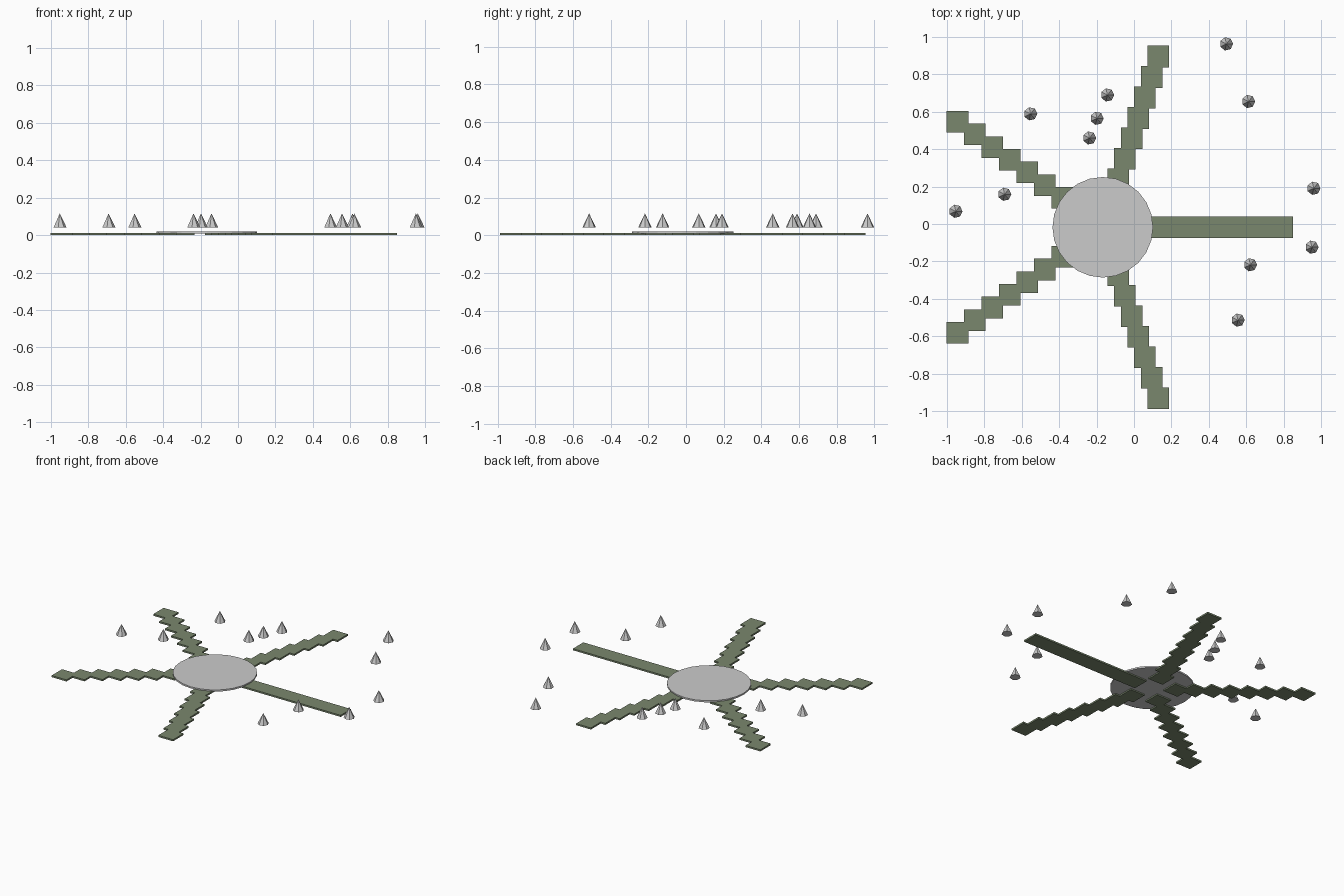
import bpy, bmesh, math
from mathutils import Matrix, Vector

if "Cube" in bpy.data.objects:
    bpy.data.objects.remove(bpy.data.objects["Cube"])

U = 0.0384                      # base module of the layout
CX, CY = -0.167, -0.0175        # centre of the plaza

green = bpy.data.materials.new("path_green")
green.diffuse_color = (0.195, 0.245, 0.155, 1)
green.use_nodes = True
green.node_tree.nodes["Principled BSDF"].inputs["Base Color"].default_value = green.diffuse_color


def make_object(name, bm, mat=None):
    mesh = bpy.data.meshes.new(name)
    bm.to_mesh(mesh)
    bm.free()
    if mat:
        mesh.materials.append(mat)
    obj = bpy.data.objects.new(name, mesh)
    bpy.context.collection.objects.link(obj)
    return obj


def add_cone(bm, x, y, z0, z1, r0, r1, sides):
    bmesh.ops.create_cone(bm, cap_ends=True, segments=sides, radius1=r0, radius2=r1,
                          depth=z1 - z0,
                          matrix=Matrix.Translation((x, y, (z0 + z1) / 2))
                          @ Matrix.Rotation(-math.pi / 2, 4, 'Z'))


# Five radiating paths, each a row of axis-aligned square slabs
PATH_H = 0.0115
for arm in range(5):
    a = math.radians(72 * arm)
    bm = bmesh.new()
    for i in range(8):
        d = (4 + 3 * i) * U
        pos = Vector((CX + d * math.cos(a), CY + d * math.sin(a), PATH_H / 2))
        bmesh.ops.create_cube(bm, size=1, matrix=Matrix.Translation(pos)
                              @ Matrix.Diagonal((3 * U, 3 * U, PATH_H, 1)))
    make_object(f"path_{arm + 1}", bm, green)

# Round plaza resting over the inner path ends
bm = bmesh.new()
add_cone(bm, CX, CY, 0.009, 0.0205, 7 * U, 7 * U, 24)
make_object("plaza_disc", bm)

# Scattered low-poly cone trees
trees = [(0.494, 0.963), (-0.142, 0.69), (0.612, 0.655), (-0.553, 0.589),
         (-0.198, 0.565), (-0.238, 0.46), (0.961, 0.191), (-0.692, 0.159),
         (-0.953, 0.068), (0.951, -0.124), (0.622, -0.218), (0.556, -0.514)]
for n, (x, y) in enumerate(trees):
    bm = bmesh.new()
    add_cone(bm, x, y, 0.042, 0.116, 0.036, 0, 7)
    bmesh.ops.remove_doubles(bm, verts=bm.verts, dist=1e-5)
    make_object(f"cone_tree_{n + 1}", bm)
